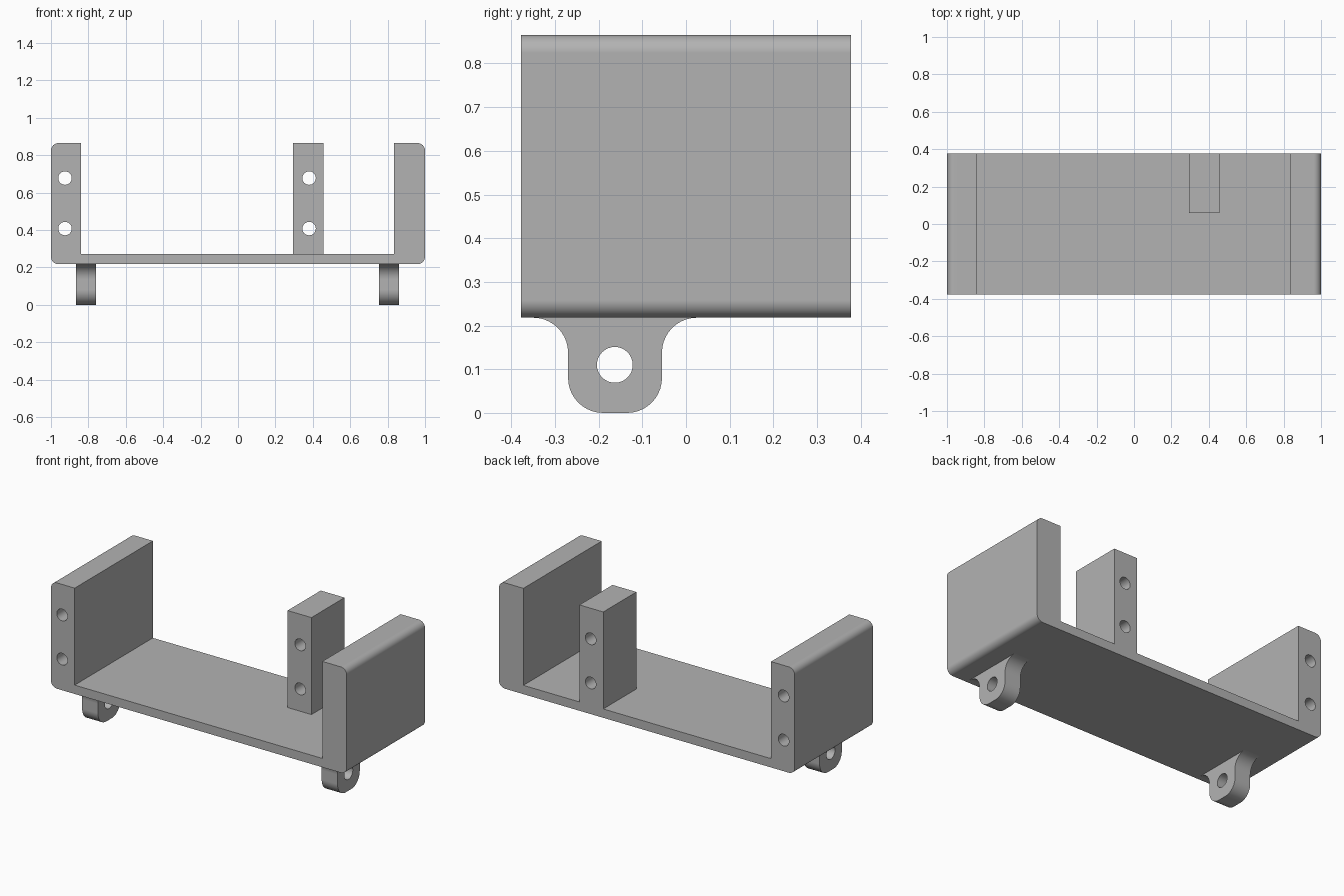
import bpy
import bmesh
import math
from mathutils import Vector

cube = bpy.data.objects.get("Cube")
if cube:
    bpy.data.objects.remove(cube, do_unlink=True)

grey = bpy.data.materials.new("plain grey")
grey.use_nodes = True
colour = (0.45, 0.45, 0.45, 1)
grey.diffuse_color = colour
grey.node_tree.nodes["Principled BSDF"].inputs["Base Color"].default_value = colour


def rounded(corners, steps=10):
    """Outline through (a, b, radius) right-angled corners, with arcs."""
    points = []
    for i, (a, b, r) in enumerate(corners):
        p = Vector((a, b))
        if r == 0:
            points.append(p)
            continue
        u = (Vector(corners[i - 1][:2]) - p).normalized()
        v = (Vector(corners[(i + 1) % len(corners)][:2]) - p).normalized()
        centre = p + (u + v) * r
        for k in range(steps + 1):
            t = math.pi / 2 * k / steps
            points.append(centre - v * r * math.cos(t) - u * r * math.sin(t))
    return points


def circle(a, b, r, n=32):
    return [Vector((a + r * math.cos(math.tau * k / n), b + r * math.sin(math.tau * k / n)))
            for k in range(n)]


def extrude_profile(name, loops, axis, start, end):
    """Fill an outline with holes and extrude it along X or Y."""
    bm = bmesh.new()
    edges = []
    for loop in loops:
        verts = [bm.verts.new((start, p.x, p.y) if axis == "X" else (p.x, start, p.y))
                 for p in loop]
        edges += [bm.edges.new((verts[i - 1], verts[i])) for i in range(len(verts))]
    direction = Vector((1, 0, 0)) if axis == "X" else Vector((0, 1, 0))
    bmesh.ops.triangle_fill(bm, edges=edges, use_beauty=True, normal=direction)
    new = bmesh.ops.extrude_face_region(bm, geom=bm.faces[:], use_keep_orig=True)
    bmesh.ops.translate(bm, vec=direction * (end - start),
                        verts=[g for g in new["geom"] if isinstance(g, bmesh.types.BMVert)])
    bmesh.ops.recalc_face_normals(bm, faces=bm.faces[:])
    mesh = bpy.data.meshes.new(name)
    bm.to_mesh(mesh)
    bm.free()
    mesh.materials.append(grey)
    obj = bpy.data.objects.new(name, mesh)
    bpy.context.collection.objects.link(obj)
    bpy.ops.object.select_all(action="DESELECT")
    obj.select_set(True)
    bpy.context.view_layer.objects.active = obj
    bpy.ops.object.shade_smooth_by_angle(angle=math.radians(30))
    weighted = obj.modifiers.new("clean shading", "WEIGHTED_NORMAL")
    weighted.keep_sharp = True
    return obj


TOP, FLOOR, BASE, DEPTH, R = 0.865, 0.272, 0.218, 0.378, 0.04


def screw_holes(x):
    return [circle(x, z, 0.036) for z in (0.408, 0.678)]


# U-shaped bracket: floor and two end walls, one wall drilled
bracket = rounded([(-1, BASE, R), (1, BASE, R), (1, TOP, R), (0.835, TOP, 0),
                   (0.835, FLOOR, 0), (-0.84, FLOOR, 0), (-0.84, TOP, 0), (-1, TOP, R)])
extrude_profile("bracket", [bracket] + screw_holes(-0.925), "Y", -DEPTH, DEPTH)

# Drilled post at the back of the floor
post = rounded([(0.295, FLOOR - 0.02, 0), (0.456, FLOOR - 0.02, 0),
                (0.456, TOP, 0), (0.295, TOP, 0)])
extrude_profile("post", [post] + screw_holes(0.38), "Y", 0.058, DEPTH)

# Filleted mounting lugs under the floor
lug = rounded([(-0.352, BASE + 0.015, 0), (-0.352, BASE, 0), (-0.27, BASE, 0.08),
               (-0.27, 0, 0.08), (-0.055, 0, 0.08), (-0.055, BASE, 0.08),
               (0.027, BASE, 0), (0.027, BASE + 0.015, 0)])
for name, x in (("right_lug", -0.865), ("left_lug", 0.755)):
    extrude_profile(name, [lug, circle(-0.163, 0.11, 0.041)], "X", x, x + 0.107)
